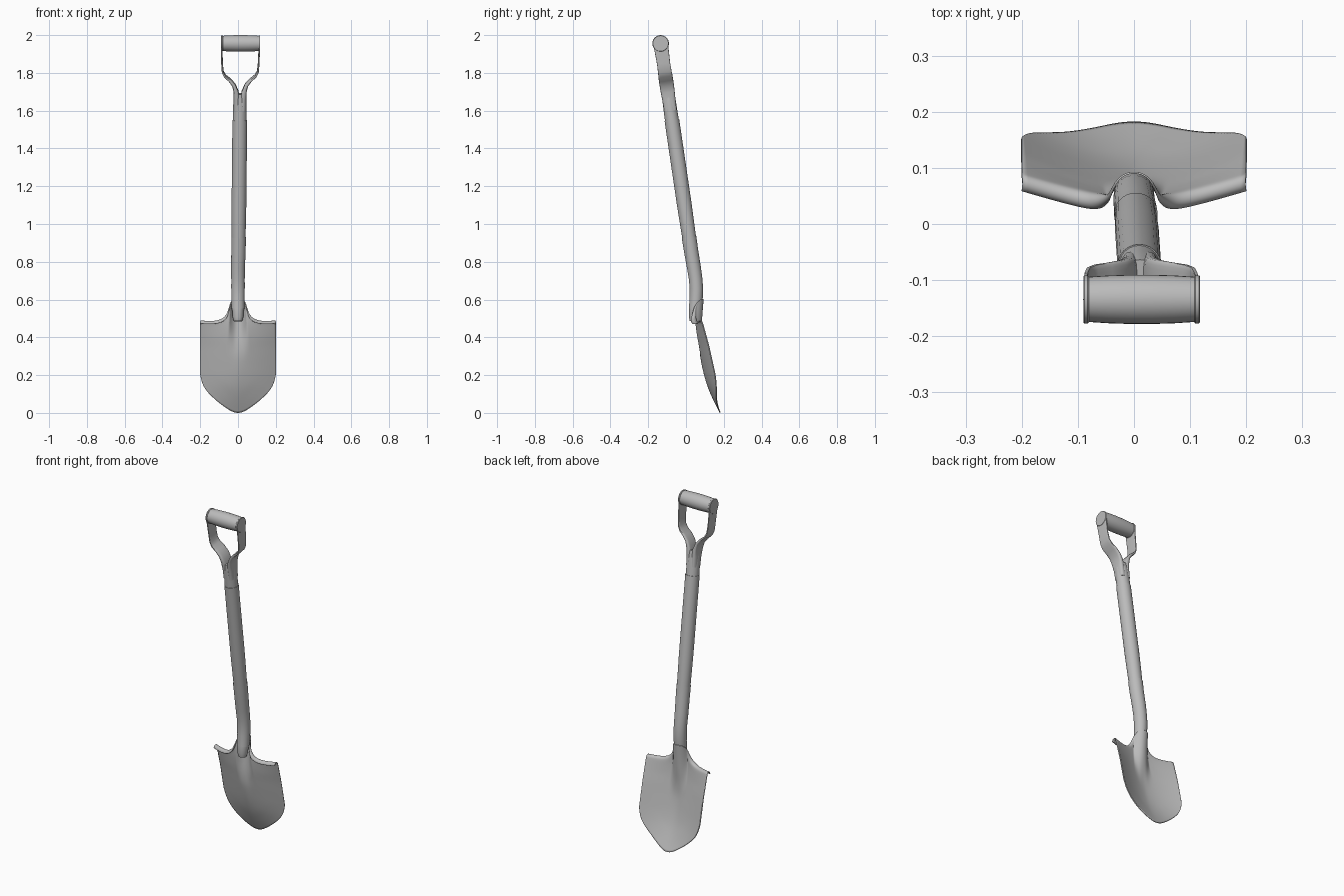
import bpy, bmesh, math
from mathutils import Vector

cube = bpy.data.objects.get("Cube")
if cube:
    bpy.data.objects.remove(cube)

steel = bpy.data.materials.new("grey_steel")
steel.use_nodes = True
GREY = (0.5, 0.5, 0.5, 1)
steel.diffuse_color = GREY
steel.node_tree.nodes["Principled BSDF"].inputs["Base Color"].default_value = GREY


def smooth(obj, angle=40):
    for o in bpy.context.selected_objects:
        o.select_set(False)
    obj.select_set(True)
    bpy.context.view_layer.objects.active = obj
    bpy.ops.object.shade_smooth_by_angle(angle=math.radians(angle))


def skin(name, rings, closed=True, caps=True):
    """Join equal-sized rings of points with quads."""
    bm = bmesh.new()
    vs = [[bm.verts.new(p) for p in ring] for ring in rings]
    n = len(rings[0])
    for a, b in zip(vs, vs[1:]):
        for i in range(n if closed else n - 1):
            j = (i + 1) % n
            bm.faces.new((a[i], a[j], b[j], b[i]))
    if closed and caps:
        bm.faces.new(vs[0])
        bm.faces.new(vs[-1])
    bmesh.ops.recalc_face_normals(bm, faces=bm.faces)
    mesh = bpy.data.meshes.new(name)
    bm.to_mesh(mesh)
    bm.free()
    obj = bpy.data.objects.new(name, mesh)
    bpy.context.collection.objects.link(obj)
    mesh.materials.append(steel)
    return obj


def tangent(pts, i):
    return (pts[min(i + 1, len(pts) - 1)] - pts[max(i - 1, 0)]).normalized()


def tube(name, path, gap=0.0, sides=24):
    """Sweep a circle along (x, y, z, radius) points; gap opens a slot on the front."""
    pts = [Vector(p[:3]) for p in path]
    rings = []
    for i, p in enumerate(path):
        t = tangent(pts, i)
        side = Vector((1, 0, 0))
        front = side.cross(t).normalized()
        open_angle = gap * (1 - i / (len(path) - 1))
        steps = sides if gap else sides - 1
        ring = []
        for k in range(sides):
            a = open_angle / 2 + (math.tau - (open_angle if gap else math.tau / sides)) * k / steps \
                if not gap else open_angle / 2 + (math.tau - open_angle) * k / (sides - 1)
            ring.append(pts[i] + p[3] * (front * math.cos(a) + side * math.sin(a)))
        rings.append(ring)
    return skin(name, rings, closed=not gap)


def axis(z):
    """Centre line of the straight part of the handle."""
    return Vector((0.0135 * (z - 0.6) / 1.35, 0.015 - 0.147 * (z - 0.94), z))


def step(z, lo, hi):
    t = min(max((z - lo) / (hi - lo), 0), 1)
    return t * t * (3 - 2 * t)


def lerp_table(table, z):
    for (z0, y0), (z1, y1) in zip(table, table[1:]):
        if z <= z1:
            break
    return y0 + (y1 - y0) * (z - z0) / (z1 - z0)


# Shaft with the bent lower end
bend = [(0, 0.042, 0.485, 0.022), (0, 0.043, 0.505, 0.028), (0, 0.048, 0.55, 0.031),
        (0, 0.054, 0.61, 0.032), (0, 0.055, 0.66, 0.033), (0, 0.051, 0.71, 0.033),
        (0, 0.042, 0.77, 0.034)]
straight = [(*axis(z), r) for z, r in ((0.86, 0.035), (0.95, 0.037), (1.1, 0.039), (1.55, 0.039))]
smooth(tube("shaft", bend + straight))

# Folded socket with a narrow open seam on the front
socket_path = [(x, y, z, r + 0.003) for x, y, z, r in bend[2:] + straight[:1]]
socket_path.append((*axis(0.93), 0.039))
socket = tube("socket", socket_path, gap=0.5)
smooth(socket)

# Collar below the fork
collar = [(*axis(z), r) for z, r in ((1.54, 0.037), (1.6, 0.036), (1.66, 0.035), (1.69, 0.032))]
smooth(tube("collar", collar))


# Fork arms: offset, height, thickness, width
ARM = [(0.016, 1.6, 0.034, 0.066), (0.017, 1.66, 0.034, 0.07), (0.021, 1.7, 0.026, 0.074),
       (0.033, 1.735, 0.019, 0.076), (0.055, 1.762, 0.015, 0.076), (0.08, 1.783, 0.012, 0.075),
       (0.093, 1.807, 0.01, 0.072), (0.097, 1.85, 0.009, 0.07), (0.1, 1.955, 0.008, 0.078)]


def fork_arm(name, sign):
    pts = [axis(z) + Vector((sign * x, 0, 0)) for x, z, _, _ in ARM]
    depth = Vector((0, -1, -0.147)).normalized()
    rings = []
    for i, (_, _, thick, width) in enumerate(ARM):
        across = depth.cross(tangent(pts, i)).normalized()
        power = 0.8 if i < 2 else 0.45
        ring = []
        for k in range(20):
            c, s = math.cos(math.tau * k / 20), math.sin(math.tau * k / 20)
            ring.append(pts[i] + across * math.copysign(abs(c) ** power, c) * thick / 2
                        + depth * math.copysign(abs(s) ** power, s) * width / 2)
        rings.append(ring)
    smooth(skin(name, rings), 50)


def turned(name, centre, profile):
    """Lathe (x, radius) pairs about the crosswise axis."""
    rings = [[centre + Vector((x, r * math.cos(math.tau * k / 32), r * math.sin(math.tau * k / 32)))
              for k in range(32)] for x, r in profile]
    smooth(skin(name, rings))


# Grip and its end discs
grip_centre = axis(1.956)
turned("grip", grip_centre, [(0.098 * u, 0.044 - 0.004 * u * u) for u in (-1, -0.6, -0.2, 0.2, 0.6, 1)])
for label, sign in (("left", 1), ("right", -1)):
    fork_arm(label + "_fork_arm", sign)
    turned(label + "_grip_disc", grip_centre,
           [(sign * x, r) for x, r in ((0.094, 0.041), (0.096, 0.043), (0.102, 0.043), (0.104, 0.041))])

# Blade: half of the dished plate, then mirrored; centre and edge depth by height
CENTRE = [(0, 0.181), (0.07, 0.145), (0.14, 0.115), (0.2, 0.097), (0.3, 0.075), (0.4, 0.055),
          (0.47, 0.047), (0.52, 0.046), (0.62, 0.055)]
EDGE = [(0, 0.2), (0.2, 0.155), (0.35, 0.122), (0.49, 0.084), (0.62, 0.06)]
# Columns: top x, top z, bottom x, bottom z
COLUMNS = [(0, 0.6, 0, 0), (0.018, 0.6, 0.022, 0.004), (0.033, 0.595, 0.045, 0.015),
           (0.041, 0.565, 0.07, 0.032), (0.047, 0.53, 0.095, 0.05), (0.06, 0.5, 0.122, 0.073),
           (0.083, 0.482, 0.148, 0.097), (0.115, 0.472, 0.172, 0.125), (0.16, 0.471, 0.19, 0.158),
           (0.2, 0.474, 0.2, 0.205)]
ROWS = 14
CURL = 0.013


def dish(x, z):
    c, e = lerp_table(CENTRE, z), lerp_table(EDGE, z)
    neck = math.sqrt(max(0.039 ** 2 - x * x, 0)) * step(z, 0.27, 0.52)
    return c + (e - c) * (x / 0.2) ** 1.6 + neck


tops = [Vector((c[0], 0, c[1])) for c in COLUMNS]
columns = []
for i, (xt, zt, xb, zb) in enumerate(COLUMNS):
    col = []
    for r in range(ROWS + 1):
        v = r / ROWS
        x, z = xb + (xt - xb) * v, zb + (zt - zb) * v
        col.append(Vector((x, dish(x, z), z)))
    # Rolled tread along the top edge, fading out on the neck
    t = tangent(tops, i)
    out = Vector((-t.z, 0, t.x))
    radius = CURL * step(xt, 0.03, 0.07)
    base = col[-1].copy()
    for a in (40, 80, 120, 160, 195):
        a = math.radians(a)
        col.append(base + out * (radius * math.sin(a) + 0.0005 * a * (xt > 0.04))
                   + Vector((0, -radius * (1 - math.cos(a)) - 0.0005 * a, 0)))
    columns.append(col)
blade = skin("blade", columns, closed=False)
mirror = blade.modifiers.new("mirror", 'MIRROR')
mirror.use_clip = True
sub = blade.modifiers.new("subdivision", 'SUBSURF')
sub.levels = sub.render_levels = 2
sub.boundary_smooth = 'PRESERVE_CORNERS'
plate = blade.modifiers.new("thickness", 'SOLIDIFY')
plate.thickness = 0.005
plate.offset = 0
smooth(blade, 50)
